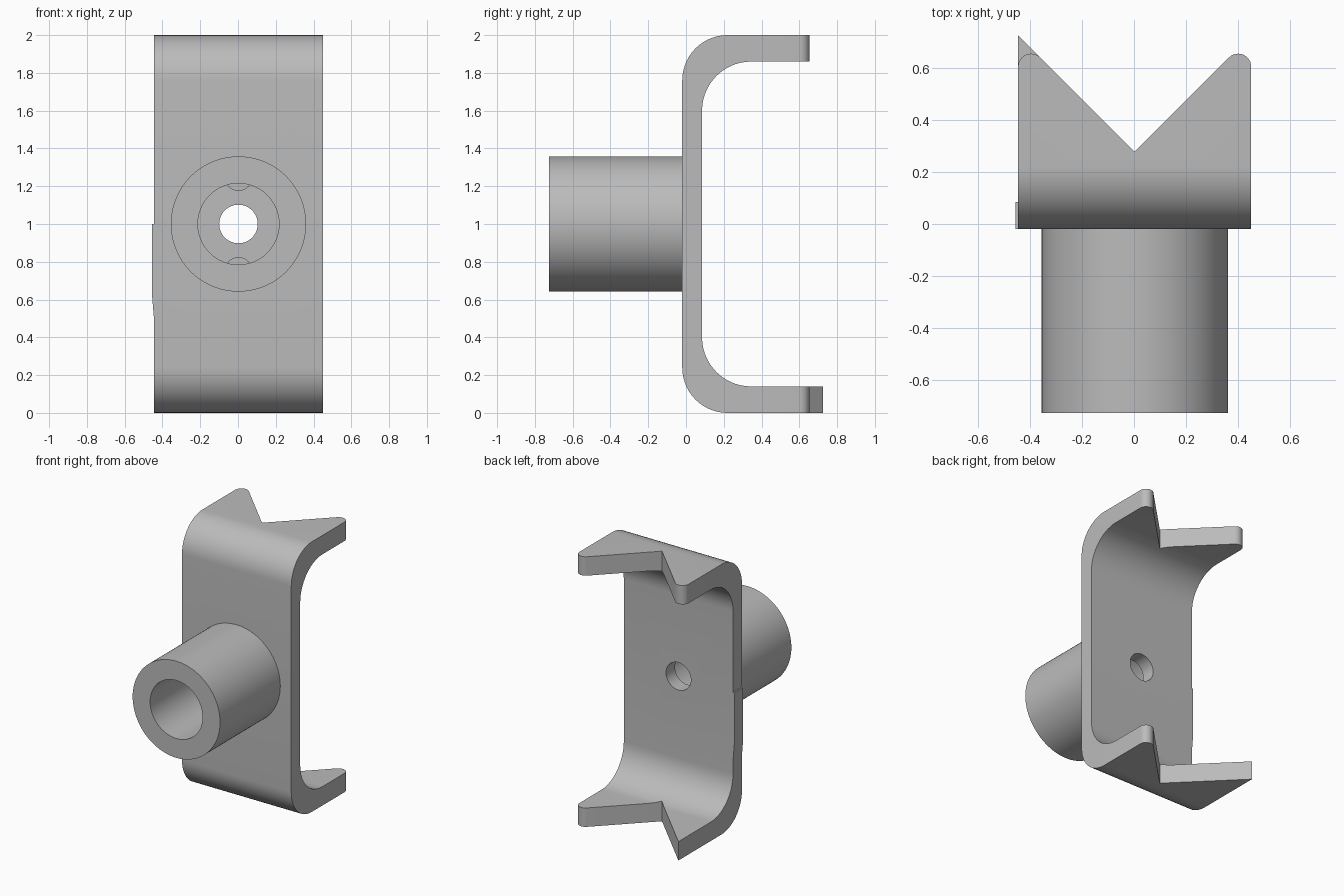
import bpy, bmesh, math
from mathutils import Vector

cube = bpy.data.objects.get("Cube")
if cube:
    bpy.data.objects.remove(cube)

GREY = (0.5, 0.5, 0.5, 1)
mat = bpy.data.materials.new("plain grey")
mat.use_nodes = True
mat.diffuse_color = GREY
mat.node_tree.nodes["Principled BSDF"].inputs["Base Color"].default_value = GREY

CX = 0.0025                      # centre line of the bracket
HALF = 0.4475                    # half width
FRONT, BACK = -0.02, 0.085       # faces of the web plate
ARM = 0.14                       # arm thickness
TIP_R, APEX = 0.05, 0.277        # tip rounding, bottom of the V notch


def arc(a, b, r, start, end, n=14):
    angles = [math.radians(start + (end - start) * i / n) for i in range(n + 1)]
    return [(a + r * math.cos(t), b + r * math.sin(t)) for t in angles]


def prism(name, points, axis, lo, hi):
    """Extrude a 2D outline along an axis; the outline uses the other two axes."""
    bm = bmesh.new()
    verts = []
    for p in points:
        co = list(p)
        co.insert("xyz".index(axis), lo)
        verts.append(bm.verts.new(co))
    face = bm.faces.new(verts)
    step = Vector([hi - lo if a == axis else 0 for a in "xyz"])
    new = bmesh.ops.extrude_face_region(bm, geom=[face])["geom"]
    bmesh.ops.translate(bm, vec=step, verts=[v for v in new if isinstance(v, bmesh.types.BMVert)])
    bmesh.ops.recalc_face_normals(bm, faces=bm.faces)
    mesh = bpy.data.meshes.new(name)
    bm.to_mesh(mesh)
    bm.free()
    mesh.materials.append(mat)
    ob = bpy.data.objects.new(name, mesh)
    bpy.context.collection.objects.link(ob)
    return ob


def rod(name, z, r, y0, y1, sides=64):
    return prism(name, arc(CX, z, r, 0, 360, sides)[:-1], "y", y0, y1)


def activate(ob):
    bpy.ops.object.select_all(action="DESELECT")
    ob.select_set(True)
    bpy.context.view_layer.objects.active = ob


def cut(ob, cutter):
    activate(ob)
    mod = ob.modifiers.new("cut", "BOOLEAN")
    mod.operation, mod.solver, mod.object = "DIFFERENCE", "EXACT", cutter
    bpy.ops.object.modifier_apply(modifier=mod.name)
    bpy.data.objects.remove(cutter)


def smooth(ob):
    activate(ob)
    bpy.ops.object.shade_smooth_by_angle(angle=math.radians(30))


# Bracket: C-shaped side profile, upper half mirrored about z = 1
ro, ri, end = 0.24, 0.26, 0.8
upper = arc(FRONT + ro, 2 - ro, ro, 180, 90) + [(end, 2), (end, 2 - ARM)]
upper += arc(BACK + ri, 2 - ARM - ri, ri, 90, 180)
lower = [(y, 2 - z) for y, z in reversed(upper)]
bracket = prism("bracket", upper + lower, "x", CX - HALF, CX + HALF)

# V notches and arm tips: all rounded except the lower right one
tip_y = APEX + HALF - TIP_R - TIP_R * math.sqrt(2)
tip = [(0.6, tip_y)] + arc(HALF - TIP_R, tip_y, TIP_R, 0, 135, 12)
rounded = [(-x, y) for x, y in reversed(tip)]
sharp = [(-0.6, APEX + 0.6)]
for other_tip, z0 in ((rounded, 1.2), (sharp, -0.2)):
    outline = tip + [(0, APEX)] + other_tip + [(-0.6, 1), (0.6, 1)]
    outline = [(x + CX, y) for x, y in outline]
    cut(bracket, prism("notch_cutter", outline, "z", z0, z0 + 1))
cut(bracket, rod("hole_cutter", 1, 0.102, -0.3, 0.3, 48))
smooth(bracket)

# Tubular boss on the front
boss = rod("boss", 1, 0.358, -0.725, FRONT, 96)
cut(boss, rod("bore_cutter", 1, 0.215, -1, 0.3))
smooth(boss)

# Two pins through the web, just visible inside the bore
for name, z in (("upper_pin", 1.247), ("lower_pin", 0.753)):
    smooth(rod(name, z, 0.072, FRONT - 0.015, BACK - 0.002, 32))

# Slight raised step on the right edge of the web
edge = CX - HALF
prism("edge_step", [(edge + 0.005, 1), (edge - 0.01, 1), (edge - 0.01, 0.62),
                    (edge, 0.5), (edge + 0.005, 0.5)], "y", FRONT, BACK)
